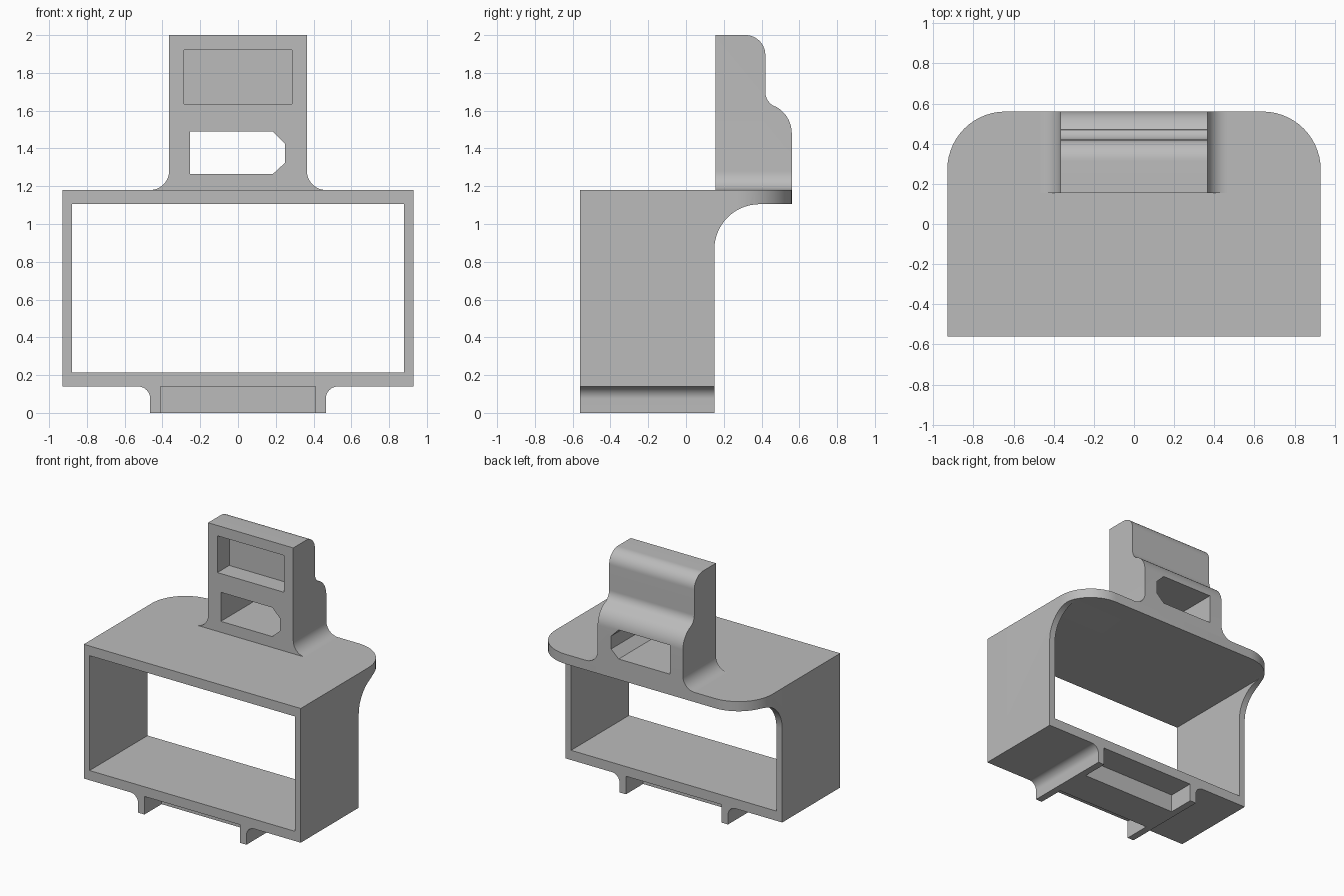
import bpy, bmesh
from math import cos, sin, radians

cube = bpy.data.objects.get("Cube")
if cube:
    bpy.data.objects.remove(cube, do_unlink=True)

grey = bpy.data.materials.new("plain_grey")
grey.use_nodes = True
COLOUR = (0.5, 0.5, 0.5, 1)
grey.diffuse_color = COLOUR
grey.node_tree.nodes["Principled BSDF"].inputs["Base Color"].default_value = COLOUR


def arc(cx, cy, r, start, end, steps=14):
    angles = [radians(start + (end - start) * i / steps) for i in range(steps + 1)]
    return [(cx + r * cos(a), cy + r * sin(a)) for a in angles]


def rect(a0, b0, a1, b1):
    return [(a0, b0), (a1, b0), (a1, b1), (a0, b1)]


def prism(name, axis, profile, lo, hi):
    """Extrude a closed 2D profile along one axis, from lo to hi."""
    place = {"x": lambda a, b, t: (t, a, b),
             "y": lambda a, b, t: (a, t, b),
             "z": lambda a, b, t: (a, b, t)}[axis]
    bm = bmesh.new()
    ends = [[bm.verts.new(place(a, b, t)) for a, b in profile] for t in (lo, hi)]
    for ring in ends:
        bm.faces.new(ring)
    n = len(profile)
    for i in range(n):
        j = (i + 1) % n
        bm.faces.new((ends[0][i], ends[0][j], ends[1][j], ends[1][i]))
    bmesh.ops.recalc_face_normals(bm, faces=bm.faces)
    mesh = bpy.data.meshes.new(name)
    bm.to_mesh(mesh)
    bm.free()
    mesh.materials.append(grey)
    ob = bpy.data.objects.new(name, mesh)
    bpy.context.collection.objects.link(ob)
    return ob


def combine(ob, tool, operation="DIFFERENCE"):
    """Apply a boolean and throw the tool away."""
    mod = ob.modifiers.new("cut", "BOOLEAN")
    mod.object, mod.operation, mod.solver = tool, operation, "EXACT"
    graph = bpy.context.evaluated_depsgraph_get()
    mesh = bpy.data.meshes.new_from_object(ob.evaluated_get(graph))
    ob.modifiers.clear()
    ob.data = mesh
    bpy.data.objects.remove(tool, do_unlink=True)


# Open frame with a rounded top shelf and curved gussets at the back
outline = [(-.93, -.56), (.93, -.56)]
outline += arc(.64, .27, .29, 0, 90) + arc(-.64, .27, .29, 90, 180)
frame = prism("frame", "z", outline, .14, 1.18)
combine(frame, prism("opening", "y", rect(-.88, .215, .88, 1.105), -1, 1))
under_shelf = [(.15, 0)] + arc(.39, .865, .24, 180, 90) + [(.8, 1.105), (.8, 0)]
combine(frame, prism("under_shelf", "x", under_shelf, -1.2, 1.2))

# Upright holder: stepped side profile, flared foot, pocket and slot
side = [(.155, 1.18), (.56, 1.18)]
side += arc(.40, 1.48, .16, 0, 64)
side += arc(.506, 1.70, .086, 244, 180)
side += arc(.315, 1.895, .105, 0, 90) + [(.155, 2)]
upright = prism("upright", "x", side, -.6, .6)
front = [(-.465, 1.1), (.465, 1.1)] + arc(.465, 1.28, .1, 270, 180)
front += [(.365, 2.2), (-.365, 2.2)] + arc(-.465, 1.28, .1, 0, -90)
combine(upright, prism("flare", "y", front, -.5, 1), "INTERSECT")
combine(upright, prism("pocket", "y", rect(-.285, 1.635, .285, 1.92), 0, .30))
slot = [(-.255, 1.265), (.185, 1.265), (.25, 1.325),
        (.25, 1.425), (.185, 1.49), (-.255, 1.49)]
combine(upright, prism("slot", "y", slot, 0, 1))

# Two filleted rails under the frame, joined by a cross bar
parts = [frame, upright]
for name, s in (("left_rail", 1), ("right_rail", -1)):
    rail = [(.41, .14), (.41, 0), (.465, 0)] + arc(.53, .075, .065, 180, 90)
    parts.append(prism(name, "y", [(s * x, z) for x, z in rail], -.56, .15))
parts.append(prism("cross_bar", "y", rect(-.41, 0, .41, .14), -.35, -.06))

# Smooth the curves, keep the edges crisp
bpy.ops.object.select_all(action="DESELECT")
for ob in parts:
    ob.select_set(True)
bpy.context.view_layer.objects.active = frame
bpy.ops.object.shade_smooth_by_angle(angle=radians(30))
